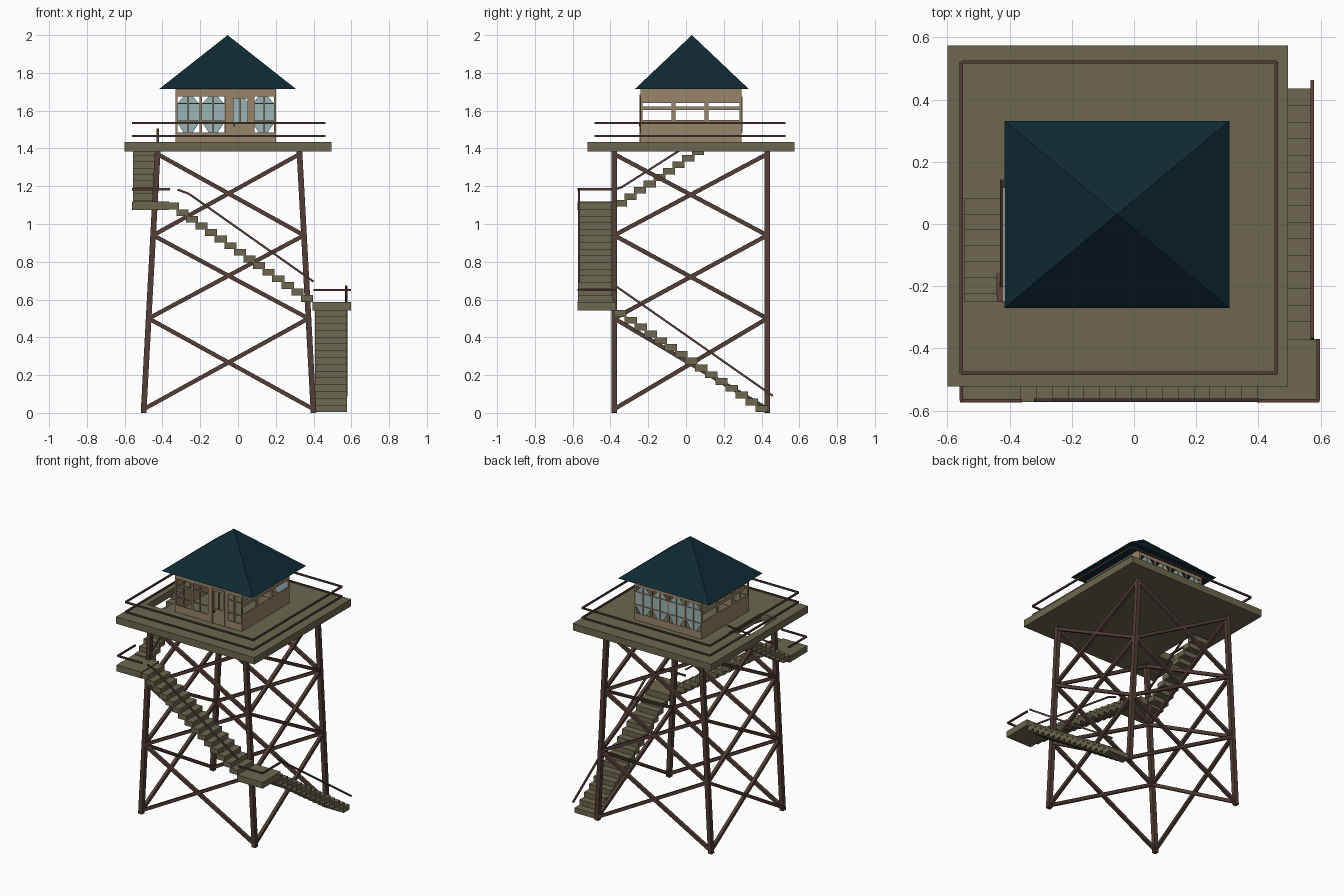
import bpy, bmesh
from mathutils import Vector, Matrix

cube = bpy.data.objects.get("Cube")
if cube:
    bpy.data.objects.remove(cube, do_unlink=True)


def material(name, rgb):
    m = bpy.data.materials.new(name)
    m.use_nodes = True
    m.diffuse_color = (*rgb, 1)
    m.node_tree.nodes["Principled BSDF"].inputs["Base Color"].default_value = (*rgb, 1)
    return m


DECK = material("olive planks", (0.15, 0.135, 0.08))
WOOD = material("dark brown timber", (0.085, 0.048, 0.038))
WALL = material("tan walls", (0.31, 0.235, 0.15))
ROOF = material("dark blue roof", (0.005, 0.022, 0.032))
GLASS = material("pale blue glass", (0.33, 0.46, 0.46))


def finish(name, bm, mat):
    me = bpy.data.meshes.new(name)
    bmesh.ops.recalc_face_normals(bm, faces=bm.faces[:])
    bm.to_mesh(me)
    bm.free()
    me.materials.append(mat)
    ob = bpy.data.objects.new(name, me)
    bpy.context.collection.objects.link(ob)
    return ob


def add_box(bm, lo, hi):
    lo, hi = Vector(lo), Vector(hi)
    size = hi - lo
    bmesh.ops.create_cube(bm, size=1, matrix=Matrix.Translation((lo + hi) / 2) @ Matrix.Diagonal((*size, 1)))


def add_beam(bm, a, b, t):
    a, b = Vector(a), Vector(b)
    d = b - a
    rot = d.to_track_quat('Z', 'Y').to_matrix().to_4x4()
    bmesh.ops.create_cube(bm, size=1, matrix=Matrix.Translation((a + b) / 2) @ rot
                          @ Matrix.Diagonal((t, t, d.length, 1)))


def boxes(name, mat, spans):
    bm = bmesh.new()
    for lo, hi in spans:
        add_box(bm, lo, hi)
    return finish(name, bm, mat)


def beams(name, mat, pairs, t):
    bm = bmesh.new()
    for a, b in pairs:
        add_beam(bm, a, b, t)
    return finish(name, bm, mat)


def path(name, points, t=0.011):
    return beams(name, WOOD, list(zip(points, points[1:])), t)


def plate(name, mat, u, v, holes, place, thick):
    """Flat sheet over u x v with rectangular holes (u0, u1, v0, v1)."""
    us = sorted({*u, *(c for h in holes for c in h[:2])})
    vs = sorted({*v, *(c for h in holes for c in h[2:])})
    bm = bmesh.new()
    grid = [[bm.verts.new(place(a, b)) for b in vs] for a in us]
    for i in range(len(us) - 1):
        for j in range(len(vs) - 1):
            a, b = (us[i] + us[i + 1]) / 2, (vs[j] + vs[j + 1]) / 2
            if not any(h[0] < a < h[1] and h[2] < b < h[3] for h in holes):
                bm.faces.new((grid[i][j], grid[i + 1][j], grid[i + 1][j + 1], grid[i][j + 1]))
    bmesh.ops.delete(bm, geom=[w for w in bm.verts if not w.link_faces], context='VERTS')
    ob = finish(name, bm, mat)
    mod = ob.modifiers.new("thickness", 'SOLIDIFY')
    mod.thickness, mod.offset = thick, 0
    return ob


# Tower legs and cross bracing
Y0, Y1, TOP = -0.38, 0.43, 1.39


def leg_point(side, y, z):
    centre, half = -0.05, 0.45 - 0.075 * z / TOP
    return (centre + side * half, y, z)


beams("tower_legs", WOOD, [(leg_point(s, y, 0), leg_point(s, y, TOP))
                           for s in (-1, 1) for y in (Y0, Y1)], 0.03)
corners = [(-1, Y0), (1, Y0), (1, Y1), (-1, Y1)]
levels = [0.02, 0.5, 0.94, 1.37]
braces = []
for a, b in zip(corners, corners[1:] + corners[:1]):
    for z0, z1 in zip(levels, levels[1:]):
        braces += [(leg_point(*a, z0), leg_point(*b, z1)), (leg_point(*a, z1), leg_point(*b, z0))]
beams("cross_braces", WOOD, braces, 0.022)

# Deck with stair opening, and its two rails
plate("deck", DECK, (-0.6, 0.495), (-0.522, 0.574), [(-0.545, -0.415, -0.25, 0.115)],
      lambda a, b: (a, b, 1.41), 0.05)
for label, z in (("lower", 1.465), ("upper", 1.535)):
    ring = [(-0.555, -0.48, z), (0.458, -0.48, z), (0.458, 0.521, z), (-0.555, 0.521, z)]
    path("deck_rail_" + label, ring + ring[:1])


# Stair flights
def stair(name, start, step, count, size):
    half = Vector(size) / 2
    mids = [Vector(start) + Vector(step) * i for i in range(count)]
    boxes(name, DECK, [(m - half, m + half) for m in mids])


stair("lower_stair", (0.493, 0.402, 0.022), (0, -0.0535, 0.036), 15, (0.17, 0.066, 0.036))
stair("middle_stair", (0.365, -0.48, 0.605), (-0.0507, 0, 0.035), 15, (0.064, 0.185, 0.036))
stair("upper_stair", (-0.493, -0.345, 1.11), (0, 0.051, 0.034), 10, (0.125, 0.064, 0.035))

# Landings
boxes("lower_landing", DECK, [((0.395, -0.574, 0.543), (0.597, -0.37, 0.588))])
boxes("upper_landing", DECK, [((-0.56, -0.574, 1.075), (-0.365, -0.37, 1.12))])

# Handrails
path("lower_stair_rail", [(0.573, 0.46, 0.09), (0.573, -0.37, 0.67)])
path("lower_landing_rail", [(0.592, -0.37, 0.65), (0.592, -0.568, 0.65), (0.4, -0.568, 0.65)])
path("middle_stair_rail", [(0.4, -0.566, 0.695), (-0.26, -0.566, 1.16), (-0.32, -0.566, 1.182)])
path("upper_landing_rail", [(-0.36, -0.568, 1.184), (-0.555, -0.568, 1.184), (-0.555, -0.37, 1.184)])
path("upper_stair_rail", [(-0.425, -0.37, 1.185), (-0.425, -0.34, 1.195), (-0.425, 0.14, 1.5)])

# Cabin walls
X0, X1, F, B = -0.33, 0.2, -0.24, 0.295
BASE, EAVE, SILL, HEAD = 1.435, 1.715, 1.485, 1.675
front_units = [(-0.322, -0.203), (-0.19, -0.07), (0.087, 0.192)]
door_panes = [(-0.025, 0.008), (0.017, 0.05)]
plate("front_wall", WALL, (X0, X1), (BASE, EAVE),
      [(a, b, SILL, HEAD) for a, b in front_units] + [(a, b, 1.54, HEAD - 0.01) for a, b in door_panes],
      lambda a, b: (a, F + 0.005, b), 0.01)
width = (X1 - X0) / 4
back_units = [(X0 + width * i + 0.006, X0 + width * (i + 1) - 0.006) for i in range(4)]
plate("back_wall", WALL, (X0, X1), (BASE, EAVE), [(a, b, SILL, HEAD) for a, b in back_units],
      lambda a, b: (a, B - 0.005, b), 0.01)
side_units = [(-0.235, -0.078), (-0.055, 0.097), (0.118, 0.283)]
side_holes = [(a, b, z0, z1) for a, b in side_units for z0, z1 in ((1.55, 1.603), (1.622, 1.64))]
for label, x in (("right", X0 + 0.005), ("left", X1 - 0.005)):
    plate(label + "_wall", WALL, (F, B), (BASE, EAVE), side_holes, lambda a, b: (x, a, b), 0.01)

# Window bars on front and back
bars = []
for units, y in ((front_units, F), (back_units, B)):
    for a, b in units:
        m = (a + b) / 2
        bars.append(((m - 0.004, y - 0.004, SILL), (m + 0.004, y + 0.004, HEAD)))
        for z in (1.545, 1.637):
            bars.append(((a, y - 0.003, z - 0.003), (b, y + 0.003, z + 0.003)))
boxes("window_bars", WALL, bars)

# Door frame and handle
boxes("door_frame", WALL, [((-0.04, F - 0.006, BASE), (-0.032, F, 1.685)),
                           ((0.057, F - 0.006, BASE), (0.065, F, 1.685)),
                           ((-0.04, F - 0.006, 1.677), (0.065, F, 1.685))])
boxes("door_handle", WOOD, [((-0.024, F - 0.01, 1.515), (-0.016, F, 1.53))])

# Glass panes with tapered top and bottom
bm = bmesh.new()
for a, b in back_units:
    w = (b - a) * 0.3
    outline = [(a, 1.54), (a + w, SILL), (b - w, SILL), (b, 1.54),
               (b, 1.635), (b - w, HEAD), (a + w, HEAD), (a, 1.635)]
    bm.faces.new([bm.verts.new((x, B - 0.004, z)) for x, z in outline])
glass = finish("back_glass", bm, GLASS)
mod = glass.modifiers.new("thickness", 'SOLIDIFY')
mod.thickness, mod.offset = 0.004, 0

# Pyramid roof
bm = bmesh.new()
eave = [bm.verts.new(p + (EAVE,)) for p in ((-0.417, -0.27), (0.307, -0.27), (0.307, 0.332), (-0.417, 0.332))]
apex = bm.verts.new((-0.055, 0.031, 2.0))
bm.faces.new(eave)
for i in range(4):
    bm.faces.new((eave[i], eave[(i + 1) % 4], apex))
finish("roof", bm, ROOF)
